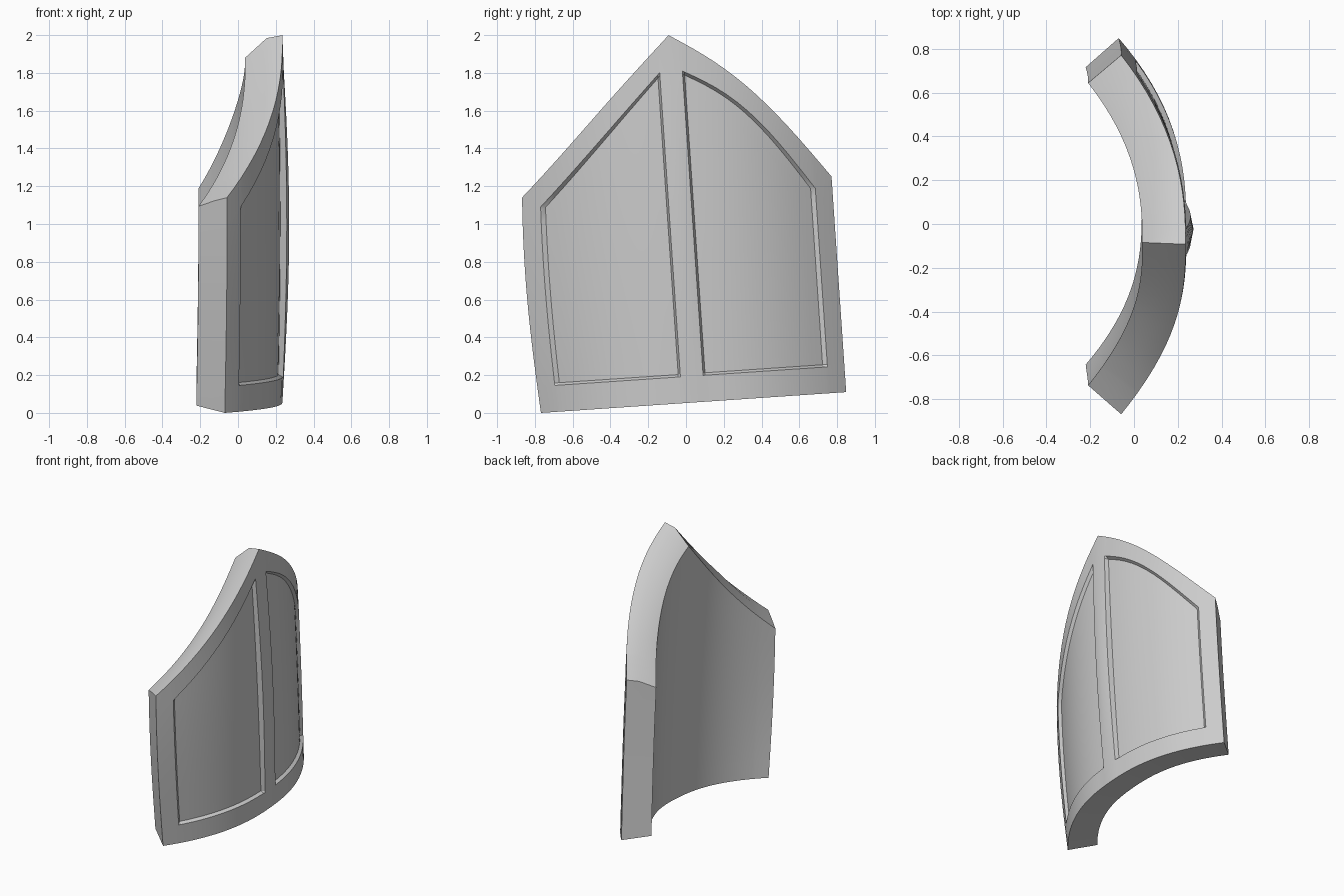
import bpy, bmesh, math

if "Cube" in bpy.data.objects:
    bpy.data.objects.remove(bpy.data.objects["Cube"])

W, TILT = 0.81, 0.068          # half width, lean of the whole plate
THICK, RECESS = 0.2, 0.022


def lerp(a, b, t):
    return a + (b - a) * t


def top_q(p):
    """Outer top outline: pointed, fuller on the right."""
    a = min(abs(p) / W, 1)
    return 1.949 - 0.805 * a + (0.095 if p > 0 else 0.012) * math.sin(math.pi * a)


def panel_top(p):
    """Upper border of the inset panels."""
    a = max(0, (abs(p) - 0.06) / 0.66)
    bulge = 0.1 if p > 0 else 0.005
    return 1.755 - 0.667 * a + bulge * math.sin(math.pi * min(a, 1))


def place(p, q, depth):
    """Map flat plate coordinates onto the curved, leaning plate."""
    a = abs(p) / W
    x = 0.235 - 0.305 * a ** 2.3 + 0.012 * math.sin(math.pi * q / 1.95)
    slope = 0.305 * 2.3 / W * a ** 1.3 * (1 if p > 0 else -1)
    n = math.hypot(1, slope)
    x -= depth / n
    y = p - depth * slope / n
    if p < 0:                                   # bowed left side
        y -= 0.033 * a ** 3 * math.sin(math.pi * min(max(q / 1.5, 0), 1))
    return (x, 0.04 + y * math.cos(TILT) - q * math.sin(TILT),
            0.055 + y * math.sin(TILT) + q * math.cos(TILT))


# Columns across: (position, inside panel)
half = [(0.06, False), (0.072, True)]
half += [(lerp(0.072, 0.708, i / 12), True) for i in range(1, 13)]
half += [(0.72, False), (0.765, False), (W, False)]
cols = [(-p, k) for p, k in reversed(half)] + [(0.0, False)] + half
NR = 14


def rows(p):
    """Heights up one column: (height, inside panel)."""
    pt = panel_top(p)
    r = [(0, False), (0.14, False), (0.153, True)]
    r += [(lerp(0.153, pt - 0.017, i / NR), True) for i in range(1, NR + 1)]
    return r + [(pt, False), (top_q(p), False)]


bm = bmesh.new()


def front_depth(p, q, inside, row_i, n):
    if inside:
        return RECESS
    if abs(p) <= 0.06 and 0 < row_i < n - 1:     # raised centre rib
        return -0.024 * math.sin(math.pi * min(q / 1.85, 1)) * (1 if p == 0 else 0.5)
    return 0


def sheet(kind):
    """One full layer of vertices: the panelled front or the plain back."""
    grid = []
    for p, pin in cols:
        col, r = [], rows(p)
        for i, (q, qin) in enumerate(r):
            if kind == "front":
                d = front_depth(p, q, pin and qin, i, len(r))
            else:
                drop = lerp(0.12, 0.055, abs(p) / W)
                q = lerp(0.03, top_q(p) - drop, q / top_q(p))
                d = THICK
            col.append(bm.verts.new(place(p, q, d)))
        grid.append(col)
    for i in range(len(grid) - 1):
        for j in range(len(grid[0]) - 1):
            bm.faces.new((grid[i][j], grid[i + 1][j], grid[i + 1][j + 1], grid[i][j + 1]))
    return grid


def rim(g):
    n, m = len(g), len(g[0])
    return ([g[i][0] for i in range(n)] + [g[-1][j] for j in range(1, m)]
            + [g[i][-1] for i in range(n - 2, -1, -1)] + [g[0][j] for j in range(m - 2, 0, -1)])


front, back = rim(sheet("front")), rim(sheet("back"))

# Rounded edge band joining front and back
mid = []
for f, b in zip(front, back):
    co = f.co.lerp(b.co, 0.42)
    if f.co.z > 1.1:
        co.z += 0.035 * min(1, (f.co.z - 1.1) / 0.4)
    mid.append(bm.verts.new(co))
for a, b in ((front, mid), (mid, back)):
    for i in range(len(a)):
        k = (i + 1) % len(a)
        bm.faces.new((a[i], a[k], b[k], b[i]))

bmesh.ops.recalc_face_normals(bm, faces=bm.faces[:])
mesh = bpy.data.meshes.new("curved_plate")
bm.to_mesh(mesh)
bm.free()
plate = bpy.data.objects.new("curved_plate", mesh)
bpy.context.collection.objects.link(plate)
bpy.context.view_layer.objects.active = plate
plate.select_set(True)
bpy.ops.object.shade_smooth_by_angle(angle=math.radians(32))
